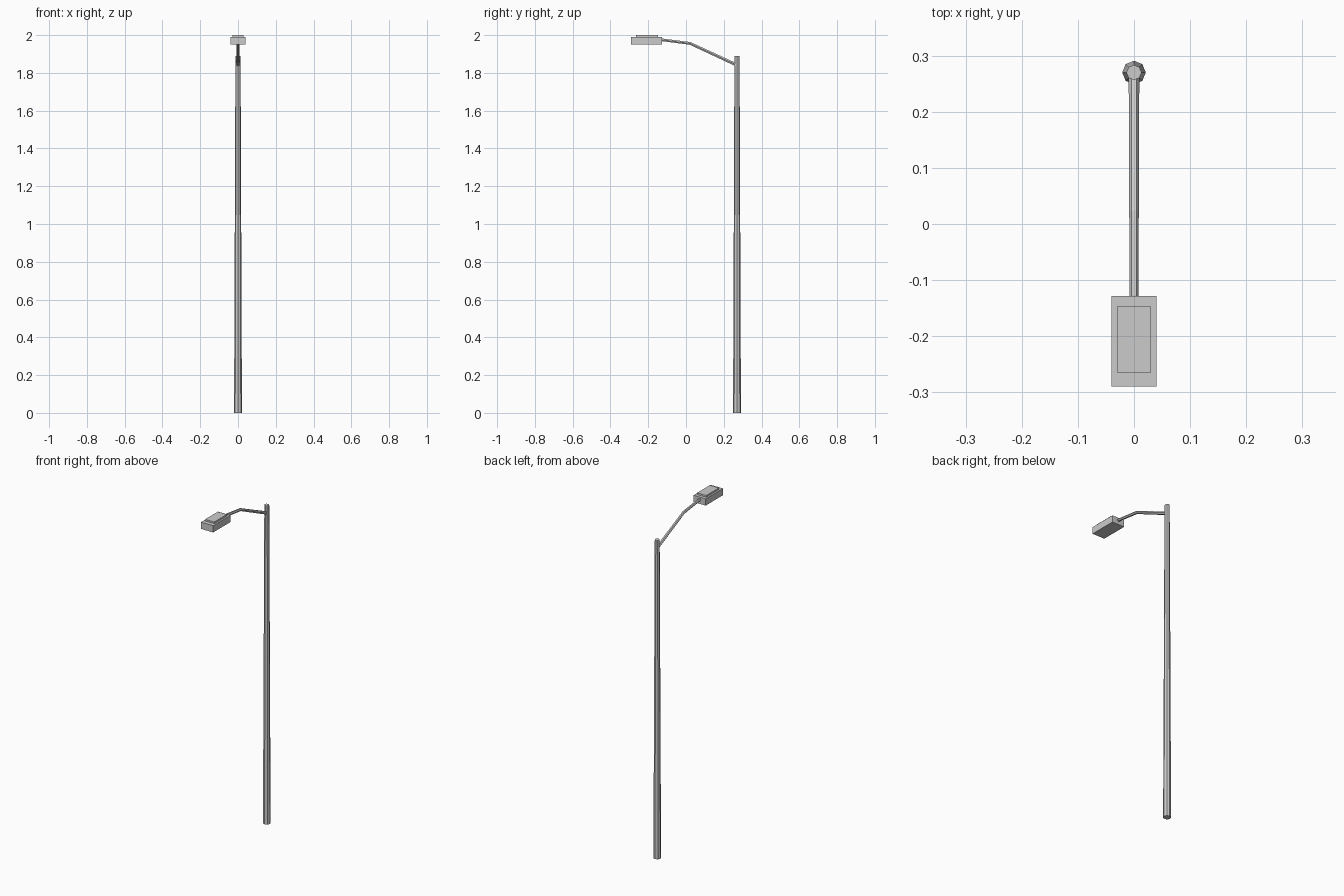
import bpy, bmesh, math
from mathutils import Vector

if "Cube" in bpy.data.objects:
    bpy.data.objects.remove(bpy.data.objects["Cube"])


def finish(name, bm):
    bmesh.ops.recalc_face_normals(bm, faces=bm.faces)
    mesh = bpy.data.meshes.new(name)
    bm.to_mesh(mesh)
    bm.free()
    obj = bpy.data.objects.new(name, mesh)
    bpy.context.collection.objects.link(obj)
    return obj


def box(name, lo, hi):
    bm = bmesh.new()
    bmesh.ops.create_cube(bm, size=1)
    lo, hi = Vector(lo), Vector(hi)
    for v in bm.verts:
        v.co = (lo + hi) / 2 + v.co * (hi - lo)
    return finish(name, bm)


def tube(name, path, sides):
    """Faceted tube along a path in the YZ plane; path holds (y, z, radius)."""
    bm = bmesh.new()
    pts = [Vector((0, y, z)) for y, z, r in path]
    rings = []
    for i, p in enumerate(pts):
        before = (p - pts[max(i - 1, 0)]).normalized()
        after = (pts[min(i + 1, len(pts) - 1)] - p).normalized()
        up = (before + after).normalized().cross(Vector((1, 0, 0)))
        r = path[i][2]
        angles = [2 * math.pi * k / sides for k in range(sides)]
        rings.append([bm.verts.new(p + Vector((r * math.cos(a), 0, 0)) + up * r * math.sin(a))
                      for a in angles])
    for a, b in zip(rings, rings[1:]):
        for k in range(sides):
            n = (k + 1) % sides
            bm.faces.new((a[k], a[n], b[n], b[k]))
    bm.faces.new(rings[0])
    bm.faces.new(rings[-1])
    return finish(name, bm)


# Tapered eight-sided pole
tube("pole", [(0.27, 0, 0.021), (0.27, 1.89, 0.0135)], 8)

# Bent arm reaching forward from the pole to the lamp
tube("arm", [(0.268, 1.842, 0.0095), (0.022, 1.956, 0.0085), (-0.135, 1.976, 0.008)], 6)

# Lamp housing with a raised lid
box("lamp_housing", (-0.04, -0.29, 1.95), (0.04, -0.128, 1.99))
box("lamp_lid", (-0.03, -0.265, 1.985), (0.03, -0.147, 2.0))
